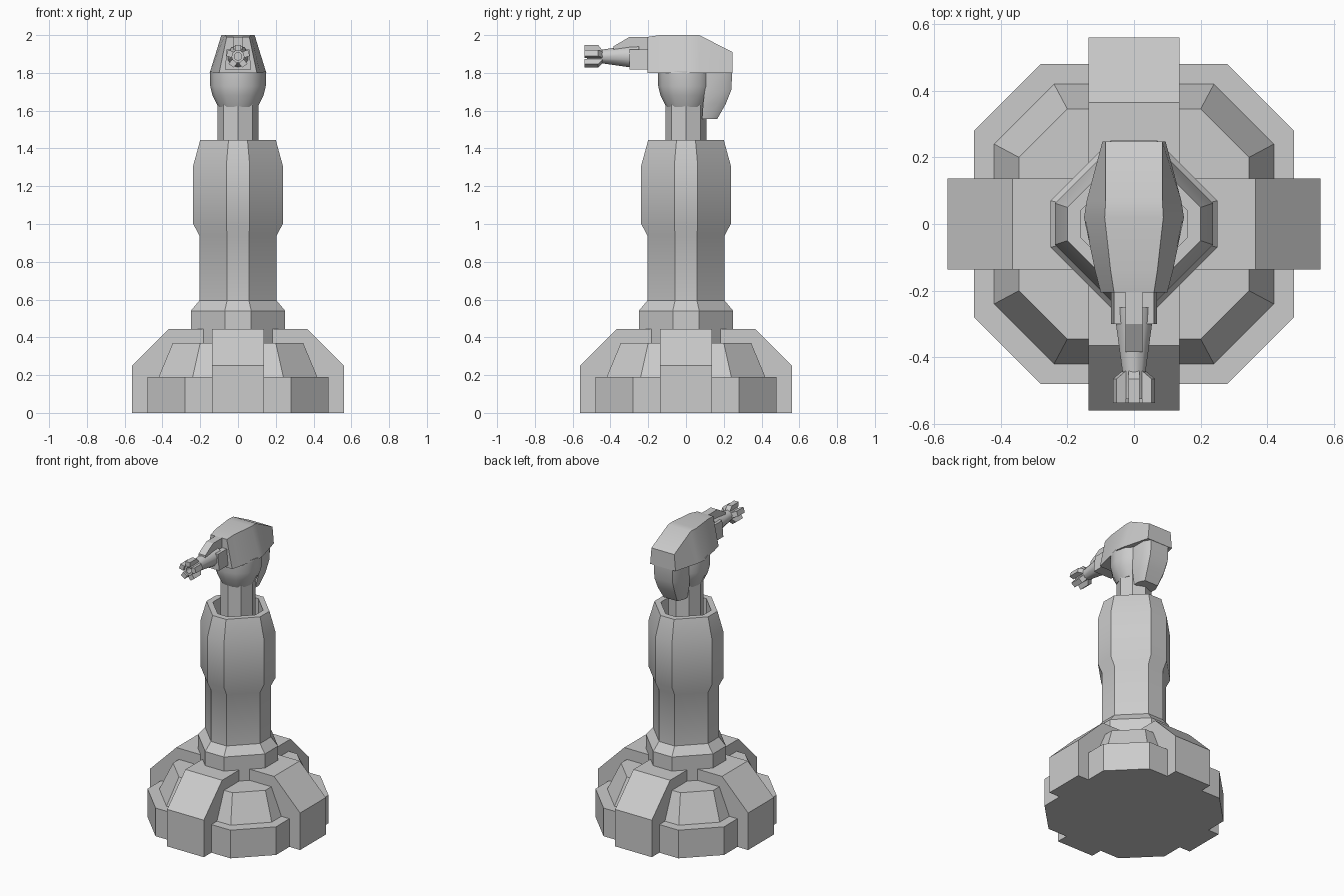
import bpy, bmesh, math
from mathutils import Vector

if "Cube" in bpy.data.objects:
    bpy.data.objects.remove(bpy.data.objects["Cube"])


def loft(name, rings, angle=30):
    """Skin a stack of closed rings, cap both ends."""
    bm = bmesh.new()
    vs = [[bm.verts.new(p) for p in r] for r in rings]
    n = len(vs[0])
    for a, b in zip(vs, vs[1:]):
        for i in range(n):
            j = (i + 1) % n
            bm.faces.new((a[i], a[j], b[j], b[i]))
    bm.faces.new(vs[0])
    bm.faces.new(vs[-1])
    bmesh.ops.recalc_face_normals(bm, faces=bm.faces)
    me = bpy.data.meshes.new(name)
    bm.to_mesh(me)
    bm.free()
    ob = bpy.data.objects.new(name, me)
    bpy.context.collection.objects.link(ob)
    bpy.ops.object.select_all(action='DESELECT')
    ob.select_set(True)
    bpy.context.view_layer.objects.active = ob
    bpy.ops.object.shade_smooth_by_angle(angle=math.radians(angle))
    return ob


def oct_ring(r, w, z):
    """Octagon reaching r, with axis-facing sides of half width w."""
    return [(r, -w, z), (r, w, z), (w, r, z), (-w, r, z),
            (-r, w, z), (-r, -w, z), (-w, -r, z), (w, -r, z)]


def circle_z(r, z, n, phase=0.0):
    return [(r * math.cos(phase + math.tau * i / n),
             r * math.sin(phase + math.tau * i / n), z) for i in range(n)]


def circle_y(r, y, n, zc):
    return [(r * math.sin(math.tau * i / n), y,
             zc + r * math.cos(math.tau * i / n)) for i in range(n)]


def rect_y(w, y, z0, z1, wt=None):
    wt = w if wt is None else wt
    return [(-w, y, z0), (w, y, z0), (wt, y, z1), (-wt, y, z1)]


# stepped octagonal foot
loft("base", [oct_ring(.48, .28, 0), oct_ring(.48, .28, .19),
              oct_ring(.42, .24, .19), oct_ring(.345, .2, .37)])

# four buttress feet
foot = [(.1, 0), (.56, 0), (.56, .25), (.365, .445), (.1, .445)]
for k in range(4):
    ob = loft(f"foot_{k + 1}", [[(x, s * .137, z) for x, z in foot] for s in (-1, 1)])
    ob.rotation_euler.z = k * math.pi / 2
loft("foot_centre", [oct_ring(.137, .135, .36), oct_ring(.137, .135, .445)])

# collar and hollow column
loft("collar", [oct_ring(.25, .07, .36), oct_ring(.25, .07, .54),
                oct_ring(.2, .057, .6)])
loft("column", [oct_ring(r, w, z) for r, w, z in (
    (.205, .058, .58), (.205, .058, .94), (.237, .062, 1.0), (.237, .062, 1.31),
    (.2, .05, 1.445), (.16, .04, 1.445), (.16, .04, 1.28))], 40)

# neck and rounded cup under the head
loft("neck", [circle_z(.108, 1.27, 8), circle_z(.108, 1.64, 8)])
loft("head_cup", [circle_z(.105, 1.62, 12), circle_z(.135, 1.68, 12),
                  circle_z(.147, 1.73, 12), circle_z(.147, 1.81, 12)], 50)

# counterweight behind the cup
loft("rear_block", [[(-w, y0, z), (w, y0, z), (w, y1 - .04, z),
                     (w * .72, y1, z), (-w * .72, y1, z), (-w, y1 - .04, z)]
                    for w, y0, y1, z in ((.07, .085, .165, 1.555), (.088, .09, .21, 1.635),
                                         (.095, .1, .24, 1.71), (.095, .1, .245, 1.81))], 40)

# faceted head shell
loft("head", [rect_y(wb, y, 1.8, z, wt) for y, wb, wt, z in (
    (-.205, .1, .06, 1.99), (-.14, .117, .07, 2.0), (.02, .15, .088, 2.0),
    (.07, .142, .085, 2.0), (.247, .095, .085, 1.91))], 35)

# gun: mount, top fin, tapering barrel
ZC = 1.887
loft("gun_mount", [rect_y(.069, y, 1.817, 1.925, .06) for y in (-.15, -.3)])
fin = [(-.15, 1.9), (-.15, 1.99), (-.3, 1.99), (-.385, 1.94), (-.385, 1.91), (-.3, 1.9)]
loft("gun_top_fin", [[(x, y, z) for y, z in fin] for x in (-.025, .025)])
loft("barrel", [circle_y(.06, -.25, 10, ZC), circle_y(.057, -.3, 10, ZC),
                circle_y(.034, -.46, 10, ZC), circle_y(.034, -.525, 10, ZC),
                circle_y(.02, -.525, 10, ZC), circle_y(.02, -.48, 10, ZC)], 40)

# five muzzle prongs around the barrel tip
prong = [(-.44, .03), (-.465, .061), (-.538, .061), (-.538, .03)]
for k in range(5):
    a = math.tau * k / 5
    out = Vector((math.sin(a), 0, math.cos(a)))
    side = Vector((math.cos(a), 0, -math.sin(a)))
    loft(f"muzzle_prong_{k + 1}",
         [[Vector((0, y, ZC)) + out * r + side * s for y, r in prong] for s in (-.017, .017)])
